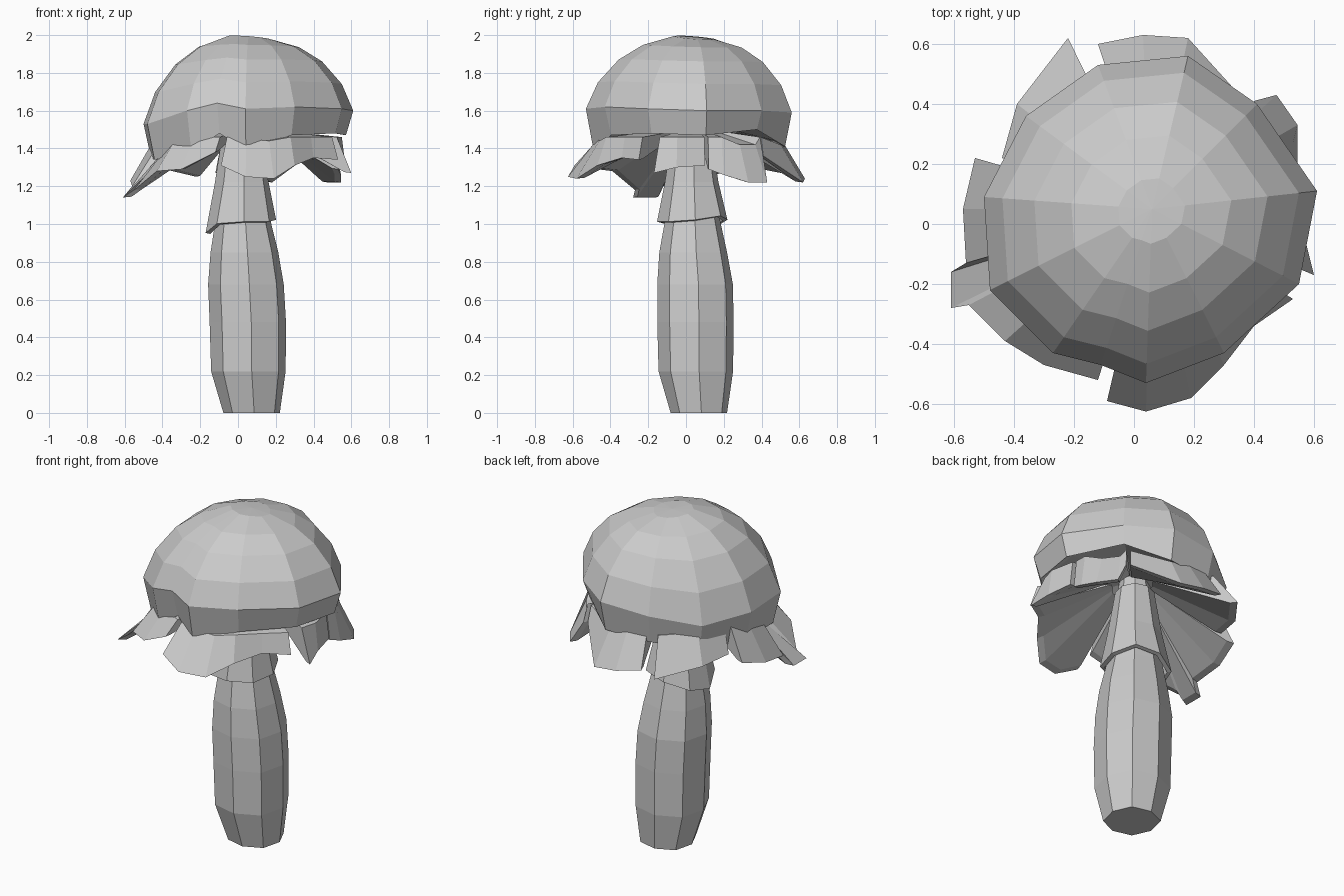
import bpy, bmesh
from math import cos, sin, tau
from mathutils import Vector

cube = bpy.data.objects.get("Cube")
if cube:
    bpy.data.objects.remove(cube, do_unlink=True)

grey = bpy.data.materials.new("plain grey")
grey.use_nodes = True
COLOUR = (0.6, 0.6, 0.6, 1)
grey.diffuse_color = COLOUR
grey.node_tree.nodes["Principled BSDF"].inputs["Base Color"].default_value = COLOUR


def loft(name, rows, start=None, end=None, thickness=0):
    """Skin closed loops of points; start and end are optional poles."""
    bm = bmesh.new()
    grid = [[bm.verts.new(p) for p in row] for row in rows]
    count = len(grid[0])
    for a, b in zip(grid, grid[1:]):
        for i in range(count):
            j = (i + 1) % count
            bm.faces.new((a[i], a[j], b[j], b[i]))
    for pole, row in ((start, grid[0]), (end, grid[-1])):
        if pole is not None:
            v = bm.verts.new(pole)
            for i in range(count):
                bm.faces.new((v, row[i], row[(i + 1) % count]))
    bmesh.ops.recalc_face_normals(bm, faces=bm.faces)
    mesh = bpy.data.meshes.new(name)
    bm.to_mesh(mesh)
    bm.free()
    mesh.materials.append(grey)
    obj = bpy.data.objects.new(name, mesh)
    bpy.context.collection.objects.link(obj)
    if thickness:
        mod = obj.modifiers.new("thickness", "SOLIDIFY")
        mod.thickness = thickness
        mod.offset = 0
    return obj


def ring(x, y, z, r):
    """Slightly turned octagon whose diagonal corners stand out a little."""
    points = []
    for i in range(8):
        reach = r * (1.05 if i % 2 else 1)
        angle = tau * i / 8 + .09
        points.append(Vector((x + reach * cos(angle), y + reach * sin(angle), z)))
    return points


# Stem: leaning, swollen octagonal column
stem_rows = [ring(*p) for p in (
    (.072, .068, 0, .15), (.055, .052, .22, .198), (.052, .05, .48, .203),
    (.042, .048, .68, .201), (.034, .038, .85, .18), (.027, .035, 1, .15),
    (.02, .03, 1.25, .11), (.02, .03, 1.56, .08))]
loft("stem", stem_rows, start=(.072, .068, 0), end=(.02, .03, 1.56))

# Collar: flared ring with an uneven hem
hem = ring(.015, .033, 1, .175)
for p, drop in zip(hem, (.02, .04, .02, -.02, -.05, 0, .01, .01)):
    p.z += drop
loft("stem_collar", [ring(.02, .03, 1.48, .09), ring(.02, .03, 1.22, .13), hem],
     thickness=.025)

# Cap: widest outline as x, y, height, and height of the lower lip
outline = [
    (.61, .11, 1.6, 1.47), (.41, .4, 1.6, 1.5), (.18, .56, 1.59, 1.41),
    (-.12, .53, 1.57, 1.4), (-.36, .36, 1.51, 1.35), (-.5, .09, 1.53, 1.35),
    (-.48, -.22, 1.53, 1.34), (-.27, -.43, 1.6, 1.38), (-.11, -.47, 1.64, 1.48),
    (.04, -.53, 1.61, 1.39), (.3, -.43, 1.62, 1.47), (.55, -.2, 1.61, 1.48)]
apex = Vector((.06, .05, 1.99))


def scaled(x, y, z, f):
    return Vector((apex.x + (x - apex.x) * f, apex.y + (y - apex.y) * f, z))


cap_rows = [[scaled(x, y, 2 - (2 - z) * drop - .018 * (x + y + .6) * (1 - f), f)
             for x, y, z, lip in outline]
            for f, drop in ((.2, .01), (.48, .13), (.7, .33), (.89, .64), (1, 1))]
cap_rows.append([scaled(x, y, lip, .93) for x, y, z, lip in outline])
cap_rows.append([scaled(x, y, lip + .03, .84) for x, y, z, lip in outline])
loft("cap", cap_rows, start=apex, end=(.03, .03, 1.55))

# Torn veil: wedges hanging from the lip at a given radius, with ragged tips
flaps = {
    "veil_back": (.46, [(-.12, .6, 1.27), (.03, .63, 1.24), (.18, .62, 1.22),
                        (.37, .41, 1.36)]),
    "veil_back_right": (.49, [(-.22, .62, 1.25), (-.39, .4, 1.29), (-.44, .22, 1.31)]),
    "veil_right": (.515, [(-.53, .22, 1.28), (-.57, .05, 1.23), (-.56, -.13, 1.2),
                          (-.61, -.16, 1.14), (-.61, -.28, 1.14), (-.55, -.27, 1.18),
                          (-.43, -.39, 1.28), (-.3, -.47, 1.29), (-.12, -.52, 1.38)]),
    "veil_front": (.52, [(-.09, -.59, 1.31), (.04, -.625, 1.25), (.19, -.58, 1.24),
                         (.3, -.47, 1.31), (.4, -.34, 1.35), (.53, -.25, 1.34)]),
    "veil_left": (.5, [(.6, -.17, 1.27), (.57, -.05, 1.3), (.54, .1, 1.31)]),
    "veil_back_left": (.47, [(.53, .12, 1.29), (.545, .2, 1.26), (.545, .33, 1.22),
                             (.475, .43, 1.22), (.4, .41, 1.35)]),
}
for name, (lip_radius, tips) in flaps.items():
    sections = []
    for x, y, z in tips:
        reach = Vector((x - apex.x, y - apex.y)).length
        sections.append([
            scaled(x, y, 1.5, .2),
            scaled(x, y, min(z + .2, 1.46), min(lip_radius / reach, .96)),
            Vector((x, y, z)),
            scaled(x, y, z + .005, .93)])
    ends = [sum(s, Vector()) / len(s) for s in (sections[0], sections[-1])]
    loft(name, sections, start=ends[0], end=ends[1])
